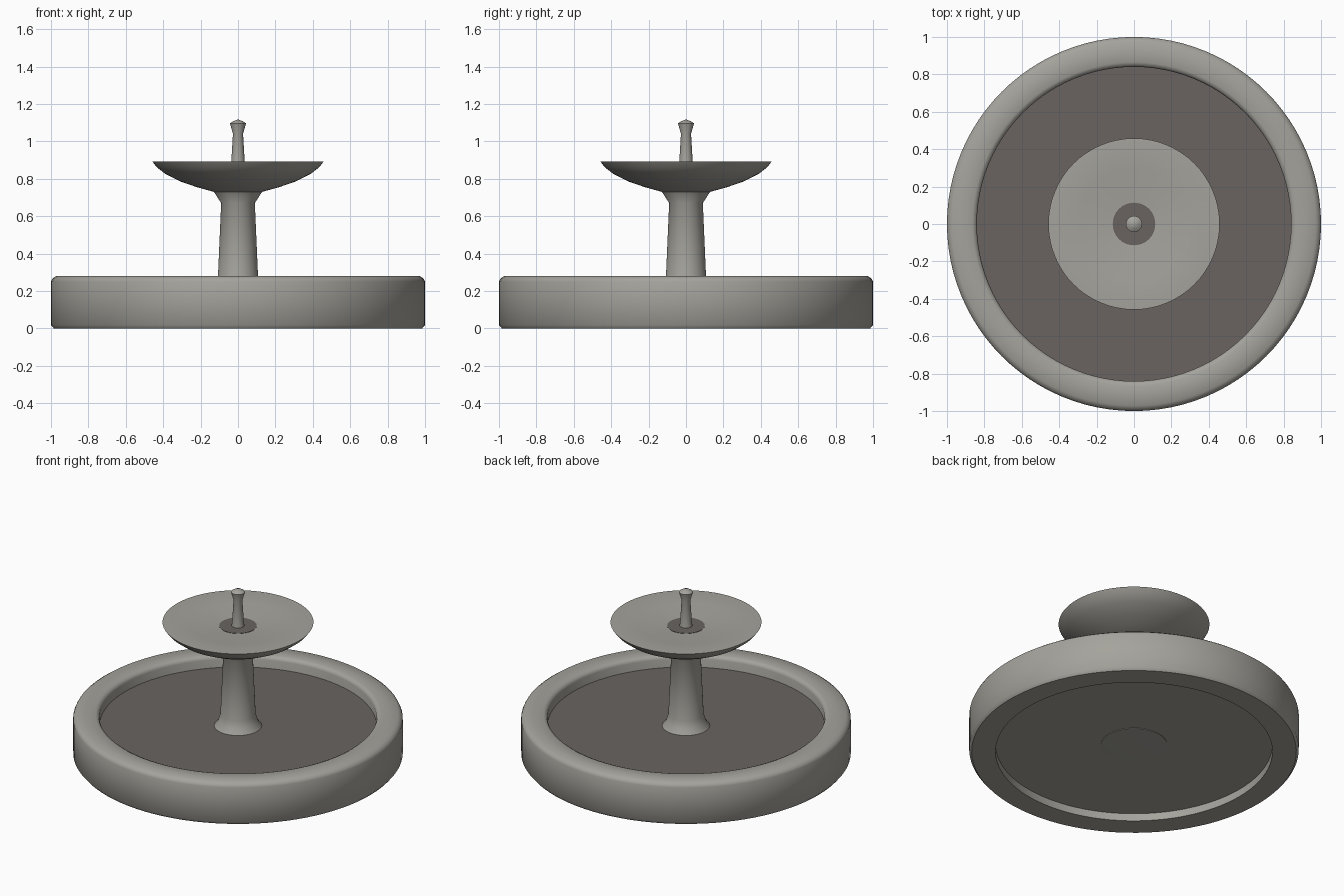
import bpy, bmesh, math

if "Cube" in bpy.data.objects:
    bpy.data.objects.remove(bpy.data.objects["Cube"])


def material(name, rgb):
    m = bpy.data.materials.new(name)
    m.diffuse_color = (*rgb, 1.0)
    m.use_nodes = True
    m.node_tree.nodes["Principled BSDF"].inputs["Base Color"].default_value = m.diffuse_color
    return m


stone = material("pale_stone", (0.376, 0.366, 0.332))
water = material("dark_water", (0.144, 0.127, 0.117))


def lathe(name, profile, mat, sides=64, closed=False, angle=40):
    """Revolve (radius, z) points around z; radius 0 becomes a single pole."""
    bm = bmesh.new()
    rings = []
    for r, z in profile:
        if r == 0:
            rings.append([bm.verts.new((0, 0, z))] * sides)
        else:
            rings.append([bm.verts.new((r * math.cos(2 * math.pi * i / sides),
                                        r * math.sin(2 * math.pi * i / sides), z))
                          for i in range(sides)])
    pairs = list(zip(rings, rings[1:]))
    if closed:
        pairs.append((rings[-1], rings[0]))
    for a, b in pairs:
        for i in range(sides):
            j = (i + 1) % sides
            corners = list(dict.fromkeys((a[i], a[j], b[j], b[i])))
            bm.faces.new(corners)
    bmesh.ops.recalc_face_normals(bm, faces=bm.faces)
    mesh = bpy.data.meshes.new(name)
    bm.to_mesh(mesh)
    bm.free()
    mesh.materials.append(mat)
    ob = bpy.data.objects.new(name, mesh)
    bpy.context.collection.objects.link(ob)
    bpy.ops.object.select_all(action='DESELECT')
    ob.select_set(True)
    bpy.context.view_layer.objects.active = ob
    bpy.ops.object.shade_smooth_by_angle(angle=math.radians(angle))
    return ob


# basin wall with softened edges
lathe("basin_wall", [(0.84, 0), (0.985, 0), (1.0, 0.018), (1.0, 0.25),
                     (0.993, 0.265), (0.972, 0.28), (0.865, 0.28),
                     (0.847, 0.272), (0.84, 0.255)], stone, 96, closed=True, angle=50)

# basin floor and the water above it
lathe("basin_floor", [(0, 0.05), (0.842, 0.05), (0.842, 0.09), (0, 0.09)], stone, 96)
lathe("basin_water", [(0, 0.19), (0.842, 0.19), (0.842, 0.20), (0, 0.20)], water, 96)

# pedestal column, flared at foot and head
lathe("column", [(0, 0.043), (0.2, 0.047), (0.2, 0.1), (0.175, 0.15),
                 (0.146, 0.198), (0.122, 0.23), (0.107, 0.28), (0.09, 0.67),
                 (0.13, 0.732), (0, 0.74)], stone, 48)

# upper bowl with a shallow dished top
lathe("upper_bowl", [(0, 0.73), (0.13, 0.73), (0.22, 0.755), (0.31, 0.786),
                     (0.39, 0.827), (0.435, 0.862), (0.458, 0.892),
                     (0.45, 0.893), (0.3, 0.881), (0.115, 0.868), (0, 0.86)],
      stone, 64)
lathe("bowl_water", [(0, 0.862), (0.112, 0.862), (0.114, 0.87), (0, 0.87)], water, 32)

# central spout
lathe("spout", [(0, 0.85), (0.042, 0.85), (0.036, 0.89), (0.027, 1.04),
                (0.043, 1.096), (0.025, 1.108), (0, 1.117)], stone, 24)
